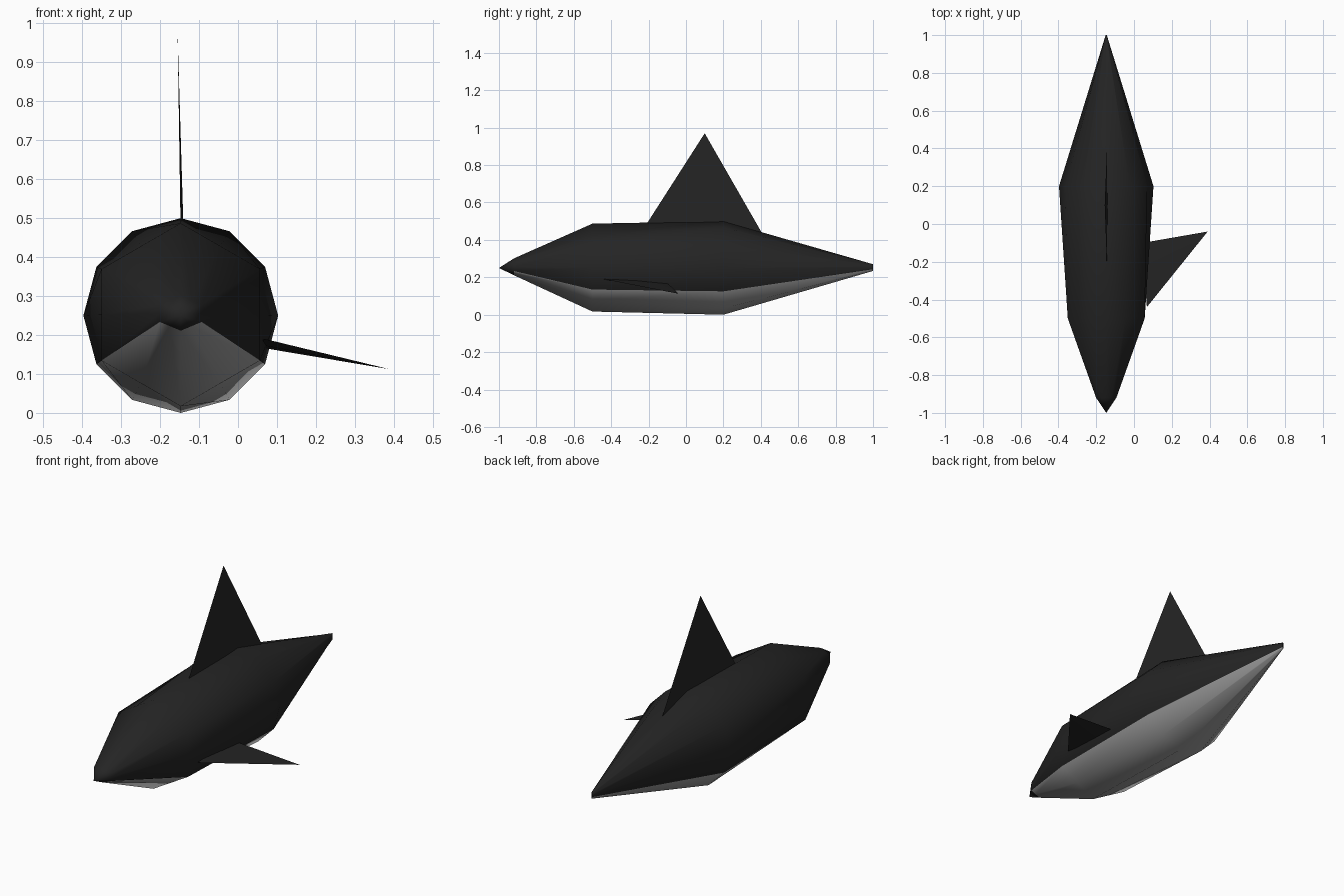
import bpy, math

if "Cube" in bpy.data.objects:
    bpy.data.objects.remove(bpy.data.objects["Cube"])

CX = -0.147  # body axis offset


def material(name, value):
    m = bpy.data.materials.new(name)
    m.diffuse_color = (value, value, value, 1)
    m.use_nodes = True
    m.node_tree.nodes["Principled BSDF"].inputs["Base Color"].default_value = m.diffuse_color
    return m


black = material("dark skin", 0.018)
grey = material("pale belly", 0.34)


def make(name, verts, faces, mats):
    me = bpy.data.meshes.new(name)
    me.from_pydata(verts, [], faces)
    for m in mats:
        me.materials.append(m)
    ob = bpy.data.objects.new(name, me)
    bpy.context.collection.objects.link(ob)
    return ob


def smooth(ob, angle):
    bpy.ops.object.select_all(action='DESELECT')
    ob.select_set(True)
    bpy.context.view_layer.objects.active = ob
    bpy.ops.object.shade_smooth_by_angle(angle=math.radians(angle))


# Body: rings of (y, centre z, x radius, z radius, hexagonal)
rings = [
    (-0.92, 0.256, 0.062, 0.045, True),
    (-0.50, 0.252, 0.235, 0.235, True),
    (0.20, 0.250, 0.250, 0.250, False),
    (1.00, 0.252, 0.003, 0.018, False),
]
N = 12
verts, faces = [], []
for y, cz, rx, rz, hexagonal in rings:
    for i in range(N):
        a = 2 * math.pi * i / N
        # even steps of a hexagonal ring lie on the middle of its edges
        k = math.cos(math.pi / 6) if hexagonal and i % 2 == 0 else 1
        verts.append((CX + rx * k * math.cos(a), y, cz + rz * k * math.sin(a)))
for r in range(len(rings) - 1):
    for i in range(N):
        j = (i + 1) % N
        faces.append((r * N + i, r * N + j, (r + 1) * N + j, (r + 1) * N + i))
nose = len(verts)
verts.append((CX, -1.0, 0.25))
faces += [(nose, (i + 1) % N, i) for i in range(N)]
faces.append(tuple(range((len(rings) - 1) * N, len(rings) * N)))
body = make("body", verts, faces, [black, grey])

# Belly: the four lowest strips behind the nose
for p in body.data.polygons:
    if p.index < (len(rings) - 1) * N and 7 <= p.index % N <= 10:
        p.material_index = 1
# Consistent outward normals
import bmesh
bm = bmesh.new()
bm.from_mesh(body.data)
bmesh.ops.recalc_face_normals(bm, faces=bm.faces)
bm.to_mesh(body.data)
bm.free()
smooth(body, 70)


def fin(name, front, rear, tip, bulge):
    """Thin blade: a triangle thickened at the middle of its base."""
    mid = [(a + b) / 2 for a, b in zip(front, rear)]
    left = tuple(m - b for m, b in zip(mid, bulge))
    right = tuple(m + b for m, b in zip(mid, bulge))
    ob = make(name, [front, rear, tip, left, right],
              [(0, 3, 2), (3, 1, 2), (1, 4, 2), (4, 0, 2), (0, 4, 1, 3)], [black])
    b = bmesh.new()
    b.from_mesh(ob.data)
    bmesh.ops.recalc_face_normals(b, faces=b.faces)
    b.to_mesh(ob.data)
    b.free()
    smooth(ob, 30)


fin("dorsal_fin", (-0.143, -0.23, 0.455), (-0.143, 0.41, 0.43),
    (-0.155, 0.10, 0.97), (0.004, 0, 0))
fin("side_fin", (0.068, -0.44, 0.19), (0.045, -0.10, 0.17),
    (0.39, -0.04, 0.112), (0, 0, 0.005))
